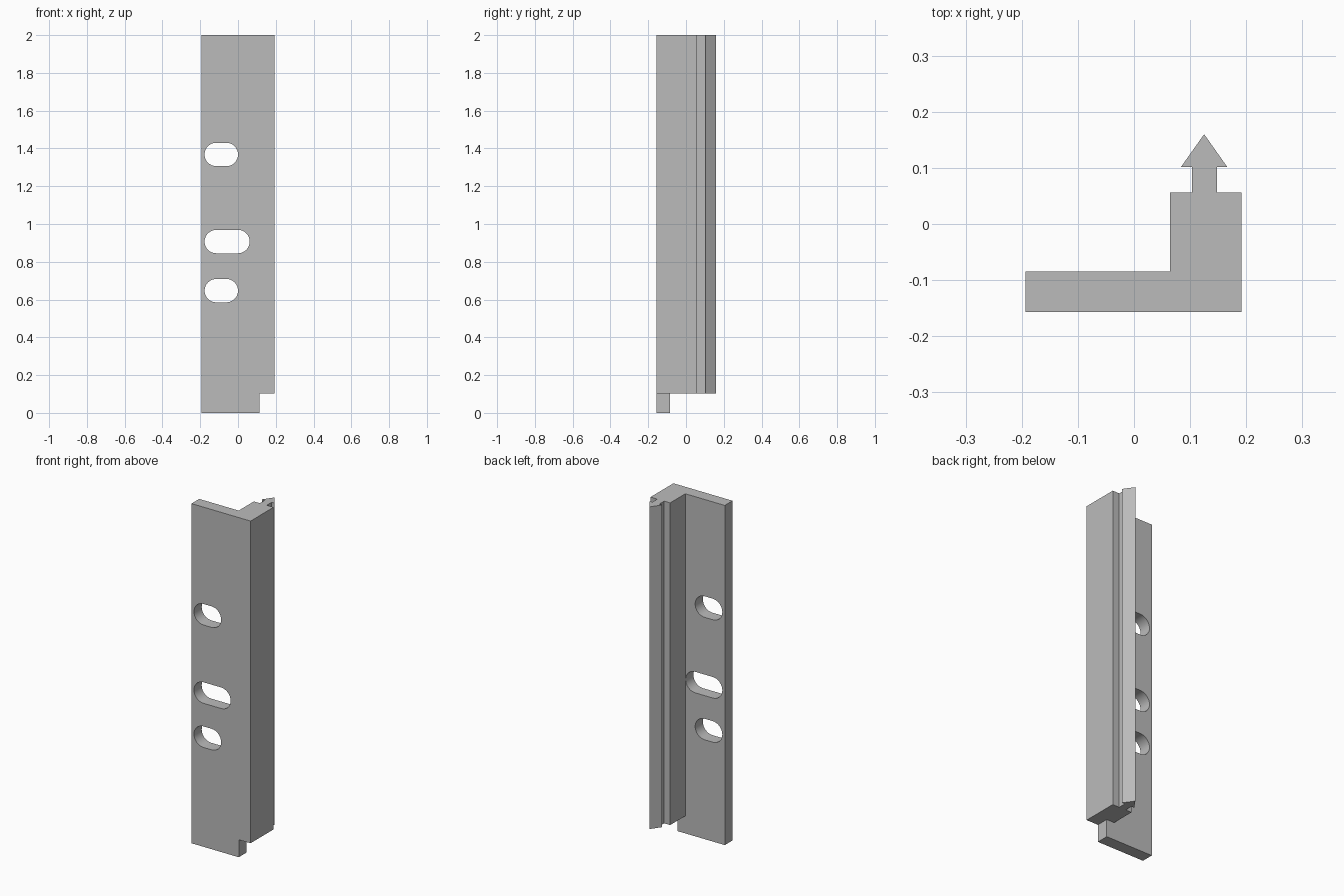
import bpy
import bmesh
from math import cos, sin, pi, radians

cube = bpy.data.objects.get("Cube")
if cube:
    bpy.data.objects.remove(cube, do_unlink=True)

grey = bpy.data.materials.new("plain grey")
grey.use_nodes = True
grey.diffuse_color = (0.5, 0.5, 0.5, 1)
grey.node_tree.nodes["Principled BSDF"].inputs["Base Color"].default_value = (0.5, 0.5, 0.5, 1)


def prism(name, outline, direction):
    """Extrude a closed 3D outline into a solid."""
    bm = bmesh.new()
    face = bm.faces.new([bm.verts.new(p) for p in outline])
    grown = bmesh.ops.extrude_face_region(bm, geom=[face])["geom"]
    verts = [g for g in grown if isinstance(g, bmesh.types.BMVert)]
    bmesh.ops.translate(bm, verts=verts, vec=direction)
    bmesh.ops.recalc_face_normals(bm, faces=bm.faces)
    mesh = bpy.data.meshes.new(name)
    bm.to_mesh(mesh)
    bm.free()
    mesh.materials.append(grey)
    obj = bpy.data.objects.new(name, mesh)
    bpy.context.collection.objects.link(obj)
    return obj


def slot_outline(x0, x1, z, r, steps=16):
    """Horizontal slot with round ends, in front of the plate."""
    points = []
    for cx, start in ((x1 - r, -pi / 2), (x0 + r, pi / 2)):
        for i in range(steps + 1):
            a = start + pi * i / steps
            points.append((cx + r * cos(a), -0.3, z + r * sin(a)))
    return points


# Angled bar with an arrow-shaped rib along its back
LEFT, RIGHT, FRONT, PLATE_BACK = -0.193, 0.192, -0.157, -0.085
profile = [(LEFT, FRONT), (RIGHT, FRONT), (RIGHT, 0.056), (0.148, 0.056),
           (0.148, 0.102), (0.166, 0.102), (0.125, 0.16), (0.084, 0.102),
           (0.103, 0.102), (0.103, 0.056), (0.064, 0.056),
           (0.064, PLATE_BACK), (LEFT, PLATE_BACK)]
bar = prism("slotted_angle_bar", [(x, y, 0) for x, y in profile], (0, 0, 2))

# Round-ended slots through the plate
cutters = [prism("slot_cutter", slot_outline(-0.177, x1, z, 0.062), (0, 0.4, 0))
           for x1, z in ((0.0, 0.647), (0.062, 0.907), (0.0, 1.368))]

# Lower notch that leaves only the plate's tab
notch = [(0.115, -0.3), (0.3, -0.3), (0.3, 0.3), (0.0, 0.3),
         (0.0, PLATE_BACK), (0.115, PLATE_BACK)]
cutters.append(prism("notch_cutter", [(x, y, -0.1) for x, y in notch], (0, 0, 0.203)))

bpy.ops.object.select_all(action="DESELECT")
bar.select_set(True)
bpy.context.view_layer.objects.active = bar
for cutter in cutters:
    cutter.hide_render = True
    mod = bar.modifiers.new("cut", "BOOLEAN")
    mod.operation = "DIFFERENCE"
    mod.solver = "EXACT"
    mod.object = cutter
    bpy.ops.object.modifier_apply(modifier=mod.name)
    bpy.data.objects.remove(cutter, do_unlink=True)

bpy.ops.object.shade_smooth_by_angle(angle=radians(30))
